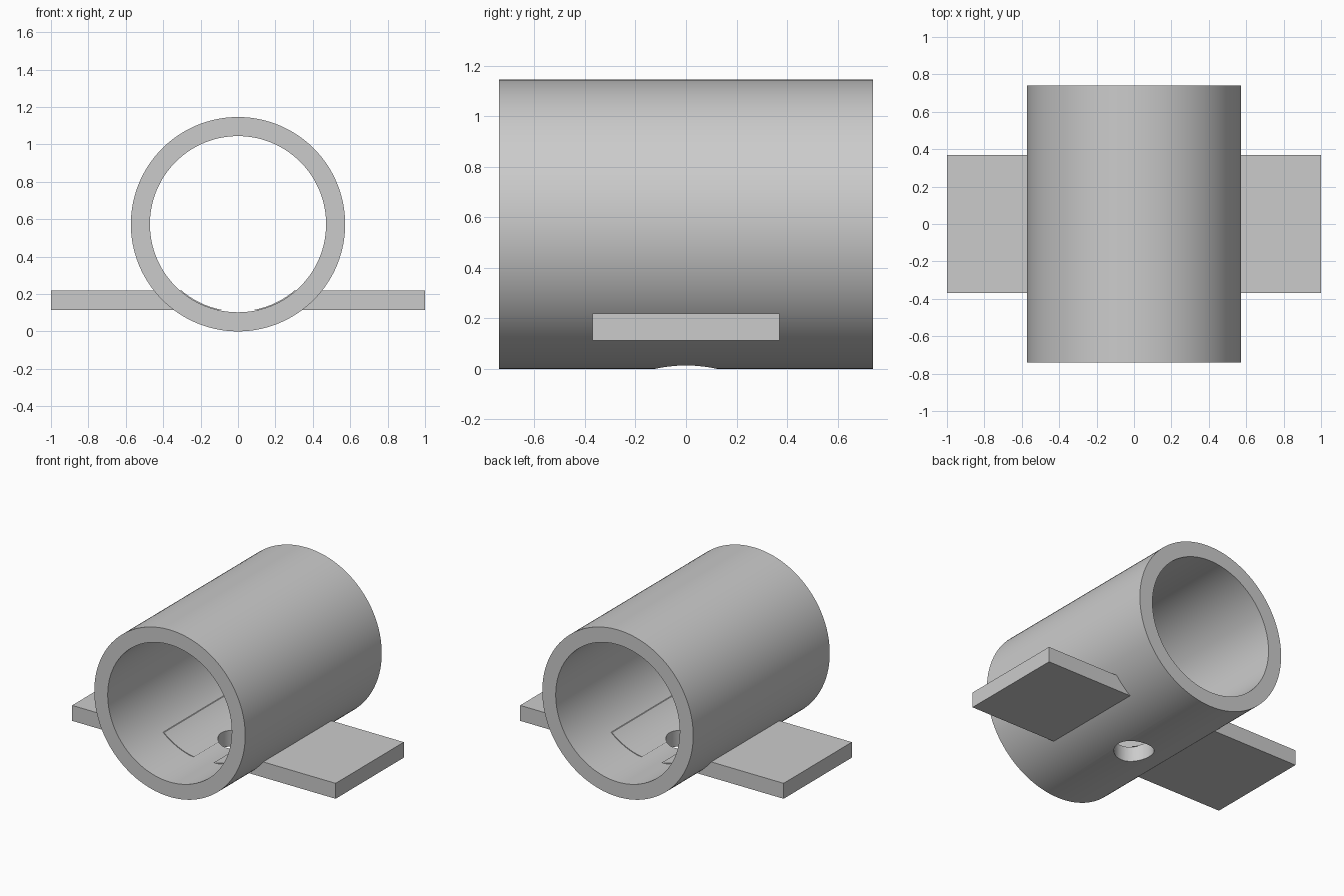
import bpy
import bmesh
import math
from mathutils import Matrix

if "Cube" in bpy.data.objects:
    bpy.data.objects.remove(bpy.data.objects["Cube"], do_unlink=True)

RADIUS, BORE, HALF_LENGTH = 0.573, 0.471, 0.74
ALONG_Y = Matrix.Translation((0, 0, RADIUS)) @ Matrix.Rotation(math.pi / 2, 4, 'X')

grey = bpy.data.materials.new("light grey")
grey.use_nodes = True
grey.diffuse_color = (0.6, 0.6, 0.6, 1)
grey.node_tree.nodes["Principled BSDF"].inputs["Base Color"].default_value = (0.6, 0.6, 0.6, 1)


def finish(name, bm):
    mesh = bpy.data.meshes.new(name)
    bm.to_mesh(mesh)
    bm.free()
    mesh.materials.append(grey)
    obj = bpy.data.objects.new(name, mesh)
    bpy.context.collection.objects.link(obj)
    return obj


def cylinder(name, radius, depth, matrix, sides=128):
    bm = bmesh.new()
    bmesh.ops.create_cone(bm, cap_ends=True, segments=sides, radius1=radius,
                          radius2=radius, depth=depth, matrix=matrix)
    return finish(name, bm)


def cut(obj, cutter):
    """Subtract the cutter, apply the result and delete the cutter."""
    cutter.hide_render = True
    mod = obj.modifiers.new("cut", 'BOOLEAN')
    mod.operation, mod.solver, mod.object = 'DIFFERENCE', 'EXACT', cutter
    bpy.ops.object.select_all(action='DESELECT')
    bpy.context.view_layer.objects.active = obj
    obj.select_set(True)
    bpy.ops.object.modifier_apply(modifier=mod.name)
    bpy.data.objects.remove(cutter, do_unlink=True)


# Tube with an open bore
tube = cylinder("tube", RADIUS, 2 * HALF_LENGTH, ALONG_Y)
cut(tube, cylinder("bore_cutter", BORE, 2, ALONG_Y))

# Flat mounting plate, hollowed slightly tighter than the bore
bm = bmesh.new()
bmesh.ops.create_cube(bm, size=1, matrix=Matrix.Translation((0, 0, 0.166))
                      @ Matrix.Diagonal((2, 0.74, 0.106, 1)))
plate = finish("mounting_plate", bm)
cut(plate, cylinder("plate_bore_cutter", BORE - 0.005, 2, ALONG_Y))

# Vertical drain hole through the bottom wall, then shading
for part in (tube, plate):
    cut(part, cylinder("hole_cutter", 0.125, 0.5, Matrix.Translation((0, 0, 0.1)), 64))
    bpy.ops.object.shade_smooth_by_angle(angle=math.radians(30))
